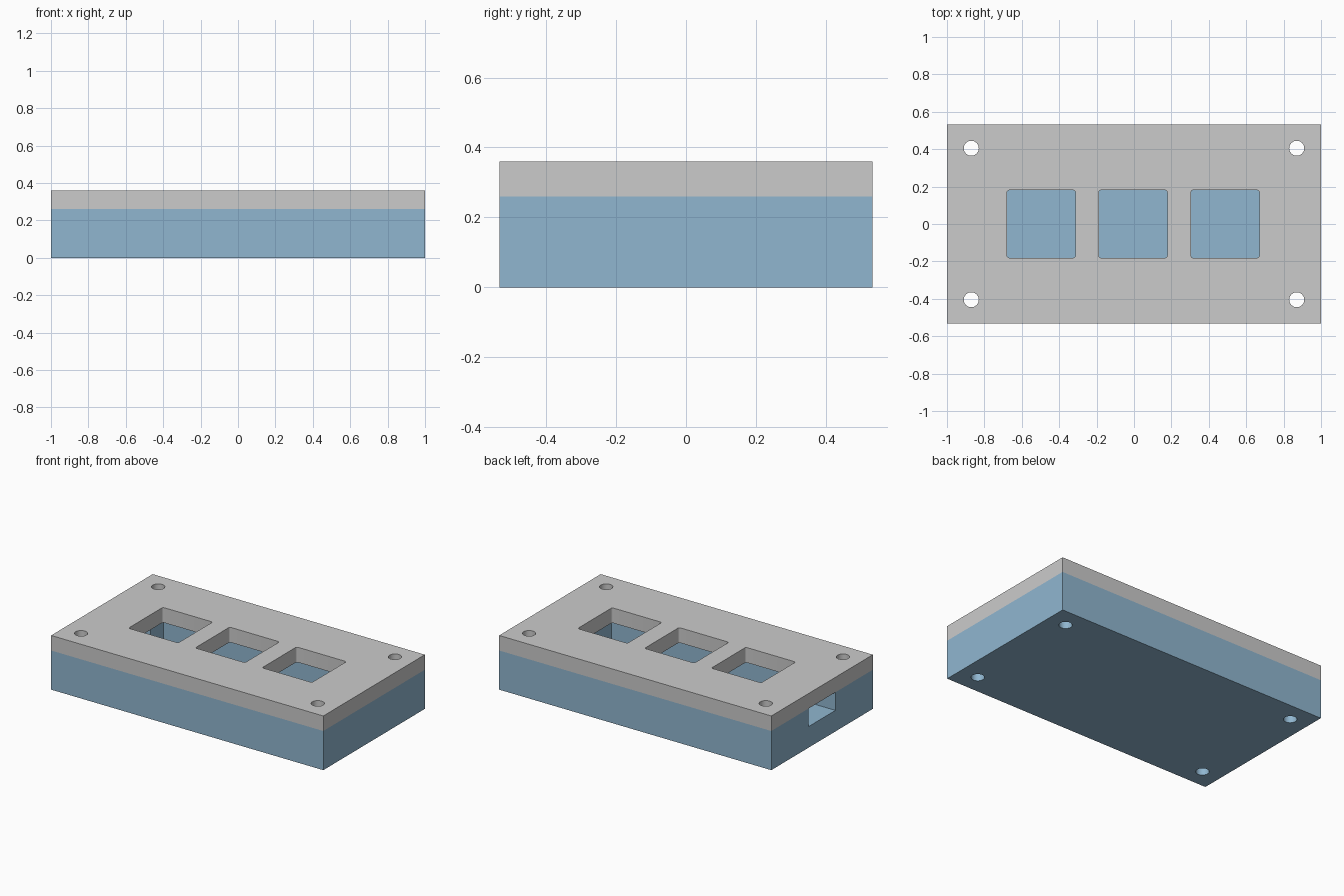
import bpy, bmesh
from math import cos, sin, pi

if "Cube" in bpy.data.objects:
    bpy.data.objects.remove(bpy.data.objects["Cube"])

HX, HY = 1.0, 0.533          # half footprint
SEAM, TOP = 0.26, 0.36       # case height, total height
FLOOR, WALL = 0.08, 0.26     # cavity floor and rim width


def prism(name, pts, z0, z1):
    """Extrude a closed counter-clockwise profile from z0 to z1."""
    bm = bmesh.new()
    low = [bm.verts.new((x, y, z0)) for x, y in pts]
    high = [bm.verts.new((x, y, z1)) for x, y in pts]
    bm.faces.new(low[::-1])
    bm.faces.new(high)
    n = len(pts)
    for i in range(n):
        j = (i + 1) % n
        bm.faces.new((low[i], low[j], high[j], high[i]))
    mesh = bpy.data.meshes.new(name)
    bm.to_mesh(mesh)
    bm.free()
    obj = bpy.data.objects.new(name, mesh)
    bpy.context.collection.objects.link(obj)
    return obj


def rect(cx, cy, hx, hy, r=0.0, seg=5):
    """Rectangle profile, optionally with rounded corners."""
    if r == 0:
        return [(cx + sx * hx, cy + sy * hy)
                for sx, sy in ((-1, -1), (1, -1), (1, 1), (-1, 1))]
    pts = []
    for k, (sx, sy) in enumerate(((1, 1), (-1, 1), (-1, -1), (1, -1))):
        for i in range(seg + 1):
            a = (k + i / seg) * pi / 2
            pts.append((cx + sx * (hx - r) + r * cos(a),
                        cy + sy * (hy - r) + r * sin(a)))
    return pts


def circle(cx, cy, r, n=40):
    return [(cx + r * cos(2 * pi * i / n), cy + r * sin(2 * pi * i / n))
            for i in range(n)]


def cut(obj, profiles):
    """Subtract prisms given as (profile, z0, z1), then remove the cutters."""
    bpy.context.view_layer.objects.active = obj
    for pts, z0, z1 in profiles:
        cutter = prism("cutter", pts, z0, z1)
        cutter.hide_render = True
        mod = obj.modifiers.new("cut", 'BOOLEAN')
        mod.operation = 'DIFFERENCE'
        mod.solver = 'EXACT'
        mod.object = cutter
        bpy.ops.object.modifier_apply(modifier=mod.name)
        bpy.data.objects.remove(cutter)
    bpy.ops.object.select_all(action='DESELECT')
    obj.select_set(True)
    bpy.ops.object.shade_smooth_by_angle(angle=pi / 6)


screws = [(circle(sx * 0.87, sy * 0.405, 0.04), -0.1, 0.5)
          for sx in (-1, 1) for sy in (-1, 1)]

# Lower case: thick-walled tray with screw holes and a cable notch on the left
case = prism("bottom_case", rect(0, 0, HX, HY), 0, SEAM)
cavity = (rect(0, 0, HX - WALL, HY - WALL), FLOOR, 0.4)
notch = (rect(-0.9, 0, 0.2, 0.14), 0.14, 0.4)
cut(case, screws + [cavity, notch])
blue = bpy.data.materials.new("case_blue")
blue.diffuse_color = (0.28, 0.47, 0.63, 1)
blue.use_nodes = True
blue.node_tree.nodes["Principled BSDF"].inputs["Base Color"].default_value = blue.diffuse_color
case.data.materials.append(blue)

# Top plate: three rounded square key openings and matching screw holes
plate = prism("top_plate", rect(0, 0, HX, HY), SEAM, TOP)
keys = [(rect(x, 0, 0.183, 0.181, 0.013), 0.1, 0.5)
        for x in (-0.496, -0.005, 0.487)]
cut(plate, screws + keys)
